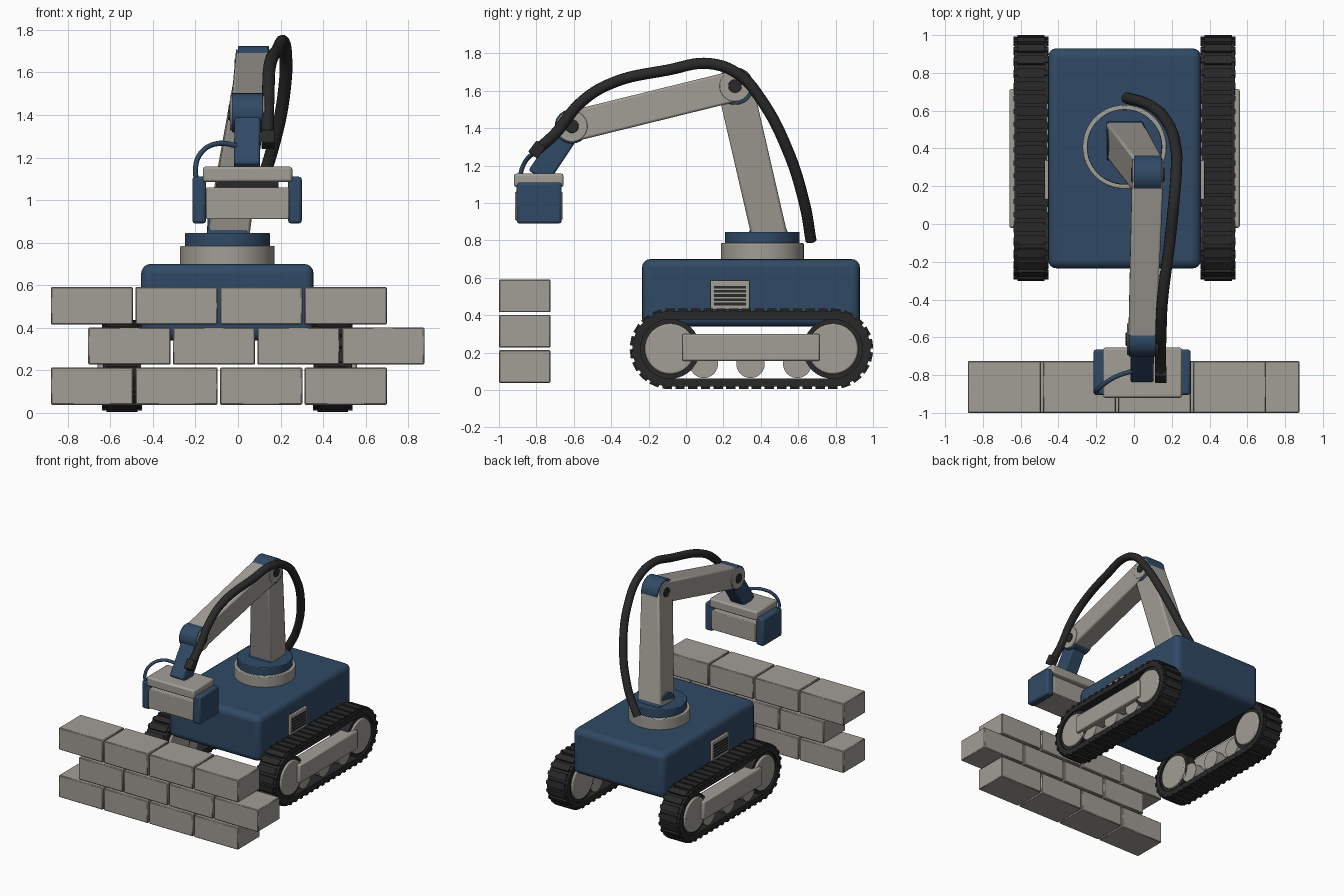
import bpy, bmesh, math
from mathutils import Vector, Matrix

old = bpy.data.objects.get("Cube")
if old:
    bpy.data.objects.remove(old)


def material(name, rgb):
    m = bpy.data.materials.new(name)
    m.use_nodes = True
    m.diffuse_color = (*rgb, 1)
    bsdf = next(n for n in m.node_tree.nodes if n.type == "BSDF_PRINCIPLED")
    bsdf.inputs["Base Color"].default_value = (*rgb, 1)
    return m


BLUE = material("navy_blue", (0.03, 0.068, 0.13))
GREY = material("warm_grey", (0.36, 0.34, 0.305))
DARK = material("rubber_black", (0.022, 0.022, 0.022))
CX = -0.05          # centre line of the machine
WHEEL_Z = 0.22
FRONT_Y, REAR_Y = -0.085, 0.785


def finish(name, bm, mat, bevel=0, segments=2):
    bmesh.ops.recalc_face_normals(bm, faces=bm.faces)
    me = bpy.data.meshes.new(name)
    bm.to_mesh(me)
    bm.free()
    me.materials.append(mat)
    ob = bpy.data.objects.new(name, me)
    bpy.context.collection.objects.link(ob)
    if bevel:
        mod = ob.modifiers.new("bevel", "BEVEL")
        mod.width, mod.segments = bevel, segments
    bpy.ops.object.select_all(action="DESELECT")
    ob.select_set(True)
    bpy.context.view_layer.objects.active = ob
    bpy.ops.object.shade_smooth_by_angle(angle=math.radians(35))
    return ob


def box(name, lo, hi, mat, bevel=0, segments=2):
    lo, hi = Vector(lo), Vector(hi)
    bm = bmesh.new()
    bmesh.ops.create_cube(bm, size=1, matrix=Matrix.Translation((lo + hi) / 2)
                          @ Matrix.Diagonal((*(hi - lo), 1)))
    return finish(name, bm, mat, bevel, segments)


def cylinder(name, centre, radius, depth, mat, axis="X", bevel=0, sides=40):
    bm = bmesh.new()
    turn = Matrix.Rotation(math.pi / 2, 4, "Y") if axis == "X" else Matrix()
    bmesh.ops.create_cone(bm, cap_ends=True, segments=sides, radius1=radius, radius2=radius,
                          depth=depth, matrix=Matrix.Translation(centre) @ turn)
    return finish(name, bm, mat, bevel)


def beam(name, p, q, width, thick, mat, end_width=None, bevel=0.012):
    """Box running from p to q, its width kept close to the x axis."""
    p, q = Vector(p), Vector(q)
    d = (q - p).normalized()
    side = Vector((1, 0, 0))
    side = (side - d * side.dot(d)).normalized()
    up = d.cross(side)
    bm = bmesh.new()
    rings = []
    for c, w in ((p, width), (q, end_width or width)):
        rings.append([bm.verts.new(c + side * a * w / 2 + up * b * thick / 2)
                      for a, b in ((-1, -1), (1, -1), (1, 1), (-1, 1))])
    for r in rings:
        bm.faces.new(r)
    for i in range(4):
        j = (i + 1) % 4
        bm.faces.new((rings[0][i], rings[0][j], rings[1][j], rings[1][i]))
    return finish(name, bm, mat, bevel)


def tube(name, points, radius, mat):
    cu = bpy.data.curves.new(name, "CURVE")
    cu.dimensions = "3D"
    cu.bevel_depth, cu.bevel_resolution, cu.resolution_u = radius, 4, 8
    cu.use_fill_caps = True
    sp = cu.splines.new("BEZIER")
    sp.bezier_points.add(len(points) - 1)
    for bp, co in zip(sp.bezier_points, points):
        bp.co = co
        bp.handle_left_type = bp.handle_right_type = "AUTO"
    cu.materials.append(mat)
    ob = bpy.data.objects.new(name, cu)
    bpy.context.collection.objects.link(ob)


def track_point(s, r):
    """Position and outward angle at fraction s along the track loop."""
    straight, arc = REAR_Y - FRONT_Y, math.pi * r
    t = (s % 1) * 2 * (straight + arc)
    if t < straight:
        return FRONT_Y + t, WHEEL_Z + r, math.pi / 2
    t -= straight
    if t < arc:
        a = math.pi / 2 - t / r
        return REAR_Y + r * math.cos(a), WHEEL_Z + r * math.sin(a), a
    t -= arc
    if t < straight:
        return REAR_Y - t, WHEEL_Z - r, -math.pi / 2
    a = -math.pi / 2 - (t - straight) / r
    return FRONT_Y + r * math.cos(a), WHEEL_Z + r * math.sin(a), a


def track_belt(name, x, width, inner, outer):
    bm = bmesh.new()
    loops = []
    for dx, r in ((-1, inner), (1, inner), (1, outer), (-1, outer)):
        loop = []
        for centre, start in ((REAR_Y, -math.pi / 2), (FRONT_Y, math.pi / 2)):
            for i in range(17):
                a = start + math.pi * i / 16
                loop.append(bm.verts.new((x + dx * width / 2, centre + r * math.cos(a),
                                          WHEEL_Z + r * math.sin(a))))
        loops.append(loop)
    n = len(loops[0])
    for k in range(4):
        a, b = loops[k], loops[(k + 1) % 4]
        for i in range(n):
            j = (i + 1) % n
            bm.faces.new((a[i], a[j], b[j], b[i]))
    finish(name, bm, DARK)


# Body shell
box("body", (CX - 0.405, -0.235, 0.34), (CX + 0.405, 0.93, 0.70), BLUE, 0.045, 4)

# Crawler tracks, wheels and side vents
for label, s in (("left", 1), ("right", -1)):
    x = CX + s * 0.495
    track_belt(label + "_track_belt", x, 0.176, 0.158, 0.202)
    bm = bmesh.new()
    for i in range(44):
        y, z, a = track_point(i / 44, 0.2)
        for w, length, h in ((0.145, 0.05, 0.03), (0.186, 0.026, 0.018)):
            bmesh.ops.create_cube(bm, size=1, matrix=Matrix.Translation((x, y, z))
                                  @ Matrix.Rotation(a, 4, "X")
                                  @ Matrix.Diagonal((w, h, length, 1)))
    finish(label + "_track_lugs", bm, DARK)
    for end, y in (("front", FRONT_Y), ("rear", REAR_Y)):
        cylinder(f"{label}_{end}_drive_drum", (x, y, WHEEL_Z), 0.16, 0.15, DARK)
        cylinder(f"{label}_{end}_drive_wheel", (x, y, WHEEL_Z), 0.135, 0.18, GREY, bevel=0.008)
    for i in range(3):
        cylinder(f"{label}_road_wheel_{i + 1}", (x, 0.095 + i * 0.25, 0.14), 0.076, 0.15, GREY)
    xs = sorted((x, CX + s * 0.61))
    box(label + "_side_plate", (xs[0], -0.02, 0.155), (xs[1], 0.715, 0.30), GREY, 0.01)
    face = CX + s * 0.405
    xs = sorted((face - s * 0.02, face + s * 0.018))
    box(label + "_vent_frame", (xs[0], 0.13, 0.43), (xs[1], 0.34, 0.585), GREY, 0.005)
    for i in range(5):
        z = 0.453 + i * 0.0225
        xs = sorted((face + s * 0.012, face + s * 0.022))
        box(f"{label}_vent_slot_{i + 1}", (xs[0], 0.15, z), (xs[1], 0.32, z + 0.014), DARK)

# Turntable
cylinder("turntable_ring", (CX, 0.408, 0.735), 0.222, 0.10, GREY, "Z", 0.006, 64)
cylinder("turntable_disc", (CX, 0.408, 0.80), 0.2, 0.09, BLUE, "Z", 0.005, 64)

# Arm
ELBOW, WRIST = Vector((0.072, 0.262, 1.625)), Vector((0.045, -0.61, 1.41))
cylinder("shoulder_knuckle", (CX, 0.44, 0.82), 0.106, 0.185, BLUE, bevel=0.006)
beam("lower_arm", (CX, 0.448, 0.82), ELBOW, 0.2, 0.19, GREY, 0.155)
beam("upper_arm", ELBOW, WRIST, 0.165, 0.165, GREY, 0.15)
for label, c, r in (("elbow", ELBOW, 0.1), ("wrist", WRIST, 0.092)):
    cylinder(label + "_knuckle", c, r, 0.146, BLUE, bevel=0.005)
    cylinder(label + "_cheek", c, 0.083, 0.164, GREY, bevel=0.003)
    cylinder(label + "_bolt", c, 0.036, 0.178, DARK, bevel=0.003, sides=24)
beam("hand_link", WRIST, (0.042, -0.79, 1.14), 0.122, 0.125, BLUE)

# Gripper holding one block
box("gripper_plate", (-0.165, -0.92, 1.085), (0.255, -0.655, 1.157), GREY, 0.012)
box("held_block", (-0.15, -0.915, 0.91), (0.24, -0.66, 1.06), GREY, 0.005)
box("gripper_core", (-0.1, -0.86, 1.05), (0.19, -0.71, 1.09), DARK)
for label, x in (("right", -0.215), ("left", 0.235)):
    box(label + "_gripper_jaw", (x, -0.905, 0.89), (x + 0.065, -0.665, 1.11), BLUE, 0.014)

# Hoses
tube("main_hose", [(-0.04, 0.668, 0.80), (0.07, 0.635, 0.99), (0.175, 0.54, 1.29),
                   (0.222, 0.40, 1.555), (0.224, 0.285, 1.685), (0.212, 0.125, 1.745),
                   (0.19, -0.09, 1.712), (0.15, -0.41, 1.635), (0.143, -0.57, 1.53),
                   (0.14, -0.70, 1.37), (0.14, -0.80, 1.28)], 0.03, DARK)
beam("hose_fitting", (0.142, -0.775, 1.315), (0.142, -0.82, 1.255), 0.062, 0.062, DARK, bevel=0.006)
tube("gripper_hose", [(0.0, -0.775, 1.255), (-0.1, -0.81, 1.265), (-0.175, -0.86, 1.22),
                      (-0.2, -0.885, 1.15), (-0.195, -0.885, 1.09)], 0.012, BLUE)

# Block wall in running bond
for row in range(3):
    for i in range(4):
        x = -0.88 + i * 0.3975 + (0.176 if row == 1 else 0)
        z = 0.038 + row * 0.189
        box(f"wall_block_{row + 1}_{i + 1}", (x, -1, z), (x + 0.387, -0.725, z + 0.175),
            GREY, 0.005, 1)
